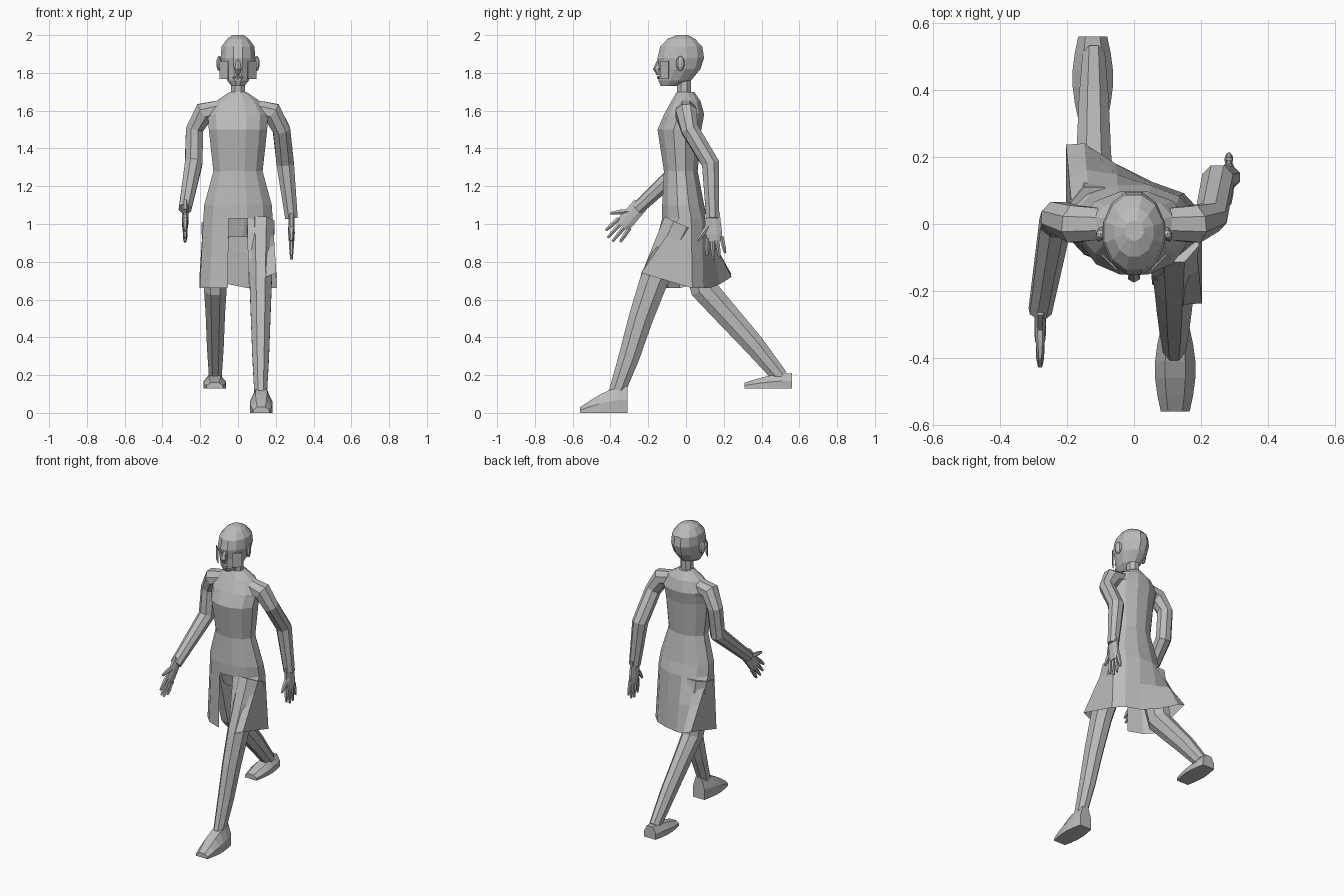
import bpy
import bmesh
from math import sin, cos, pi, tau, radians
from mathutils import Vector, Matrix

default_cube = bpy.data.objects.get("Cube")
if default_cube:
    bpy.data.objects.remove(default_cube, do_unlink=True)

grey = bpy.data.materials.new("clay_grey")
grey.use_nodes = True
grey_colour = (.5, .5, .5, 1)
grey.diffuse_color = grey_colour
grey.node_tree.nodes["Principled BSDF"].inputs["Base Color"].default_value = grey_colour

SIDES = {"left": 1, "right": -1}


def finish(name, bm):
    """Turn a bmesh into a flat shaded grey object."""
    bmesh.ops.recalc_face_normals(bm, faces=bm.faces)
    mesh = bpy.data.meshes.new(name)
    bm.to_mesh(mesh)
    bm.free()
    mesh.materials.append(grey)
    part = bpy.data.objects.new(name, mesh)
    bpy.context.collection.objects.link(part)


def skin(name, rings, open_front=False):
    """Bridge rings of points; a closed skin is capped, an open one is split in front."""
    bm = bmesh.new()
    rows = [[bm.verts.new(point) for point in ring] for ring in rings]
    for lower, upper in zip(rows, rows[1:]):
        columns = list(zip(lower, lower[1:] + lower[:1], upper[1:] + upper[:1], upper))
        if open_front:
            columns.pop()
        for corners in columns:
            bm.faces.new(corners)
    if not open_front:
        bm.faces.new(rows[0])
        bm.faces.new(rows[-1])
    finish(name, bm)


def level_ring(height, half_width, front, back):
    """Twelve points of a level ellipse, with one side square to the front."""
    middle, depth = (front + back) / 2, (back - front) / 2
    angles = [radians(step * 30 - 75) for step in range(12)]
    return [Vector((half_width * cos(a), middle + depth * sin(a), height)) for a in angles]


def tube(name, points, radii, across, flatness=1, sides=8):
    """Tapered limb through points; flatness scales it along the across direction."""
    points = [Vector(point) for point in points]
    rings = []
    for i, (centre, radius) in enumerate(zip(points, radii)):
        ahead = points[min(i + 1, len(points) - 1)] - points[max(i - 1, 0)]
        ahead.normalize()
        u = Vector(across)
        u = (u - ahead * u.dot(ahead)).normalized()
        v = ahead.cross(u)
        angles = [tau * (step + .5) / sides for step in range(sides)]
        rings.append([centre + radius * (u * flatness * cos(a) + v * sin(a)) for a in angles])
    skin(name, rings)


def solid(name, create, centre, scale, turn=0, **options):
    """Place a scaled primitive, turned about the vertical."""
    bm = bmesh.new()
    place = Matrix.LocRotScale(Vector(centre), Matrix.Rotation(turn, 3, "Z"), Vector(scale))
    create(bm, matrix=place, **options)
    finish(name, bm)


# Torso from hips to collar
hips = level_ring(1.03, .19, -.13, .12)
torso = [hips,
         level_ring(1.1, .185, -.13, .1),
         level_ring(1.28, .135, -.12, .065),
         level_ring(1.5, .16, -.155, .085),
         level_ring(1.58, .165, -.12, .1),
         level_ring(1.65, .12, -.08, .08),
         level_ring(1.7, .045, -.05, .045)]
skin("torso", torso)
skin("pelvis", [level_ring(1.05, .15, -.1, .1), level_ring(.93, .1, -.07, .07)])

# Skirt: the hem swings out and up over the leading and trailing thighs
hem = level_ring(.66, .21, -.13, .13)
for point in hem:
    if point.x * point.y < 0:
        point.y -= point.x
        point.z += abs(point.x) * .4
middle_row = [top.lerp(bottom, .5) for top, bottom in zip(hips, hem)]
skin("skirt", [hips, middle_row, hem], open_front=True)

# Head and neck
tube("neck", [(0, 0, 1.65), (0, -.01, 1.7), (0, -.01, 1.8)], (.046, .04, .04), (1, 0, 0))
skin("head", [level_ring(1.73, .035, -.135, -.05),
              level_ring(1.76, .06, -.15, .03),
              level_ring(1.82, .085, -.145, .08),
              level_ring(1.88, .095, -.155, .1),
              level_ring(1.94, .09, -.14, .09),
              level_ring(1.98, .06, -.1, .05),
              level_ring(2, .03, -.05, .01)])

# Face, with an ear and a cheek plate on each side
tube("nose", [(0, -.14, 1.87), (0, -.155, 1.82), (0, -.145, 1.79)],
     (.01, .02, .01), (1, 0, 0), sides=6)
ball = bmesh.ops.create_uvsphere
solid("lips", ball, (0, -.143, 1.775), (.03, .012, .01), u_segments=8, v_segments=4, radius=1)
for word, side in SIDES.items():
    solid(word + "_ear", ball, (side * .1, -.03, 1.85), (.014, .024, .04), side * .3,
          u_segments=8, v_segments=6, radius=1)
    solid(word + "_cheek_plate", bmesh.ops.create_cube, (side * .074, -.113, 1.815),
          (.06, .004, .095), side * pi / 4, size=1)


def leg(word, path):
    points = [(SIDES[word] * .12, y, z) for y, z in path]
    tube(word + "_leg", points, (.1, .08, .07, .06, .045), (1, 0, 0), flatness=.8)


def foot(word, heel, sole, instep):
    """Flat soled foot, falling from the instep to the toe."""
    rings = []
    for step in range(6):
        t = step / 5
        width = .043 + .018 * sin(pi * t)
        height = .03 + (instep - .03) * cos(t * pi / 2)
        outline = [(-1, 0), (1, 0), (1, .5), (.5, 1), (-.5, 1), (-1, .5)]
        rings.append([(SIDES[word] * .123 + x * width, heel - t / 4, sole + z * height)
                      for x, z in outline])
    skin(word + "_foot", rings)


# Left leg strides forward, right leg trails
leg("left", [(-.03, 1), (-.17, .7), (-.24, .5), (-.3, .3), (-.37, .1)])
leg("right", [(.02, 1), (.1, .65), (.19, .55), (.36, .36), (.5, .19)])
foot("left", -.31, 0, .14)
foot("right", .56, .13, .08)


def arm(word, elbow, wrist):
    side = SIDES[word]
    shoulder = [(side * .09, 0, 1.61), (side * .18, 0, 1.59), (side * .23, .02, 1.5)]
    tube(word + "_arm", shoulder + [elbow, wrist], (.05, .06, .05, .05, .036), (0, 1, 0))


def hand(word, wrist, along, thumb_way):
    """Flat palm with four fanned fingers and a spread thumb."""
    along, thumb_way = Vector(along).normalized(), Vector(thumb_way).normalized()

    def digit(name, path, radii, flatness=1, sides=6):
        points = [Vector(wrist) + along * reach + thumb_way * spread for reach, spread in path]
        tube(word + "_" + name, points, radii, thumb_way, flatness, sides)

    digit("palm", [(-.03, 0), (.03, 0), (.08, 0), (.12, 0)], (.018, .018, .019, .016), 2.5, 8)
    for number, name in enumerate(("little", "ring", "middle", "index")):
        spread = (number - 1.5) * .025
        reach = .19 + .03 * sin(number)
        digit(name + "_finger", [(.1, spread), (.16, spread * 1.2), (reach, spread * 1.3)],
              (.013, .012, .007))
    digit("thumb", [(.03, .015), (.07, .055), (.11, .09)], (.016, .014, .008))


# Left arm swings back, right arm swings forward
left_wrist = (.283, .14, 1.03)
right_wrist = (-.28, -.26, 1.08)
arm("left", (.25, .13, 1.32), left_wrist)
arm("right", (-.235, 0, 1.32), right_wrist)
hand("left", left_wrist, (0, .1, -1), (0, -1, -.1))
hand("right", right_wrist, (0, -.7, -.8), (0, -.8, .7))
